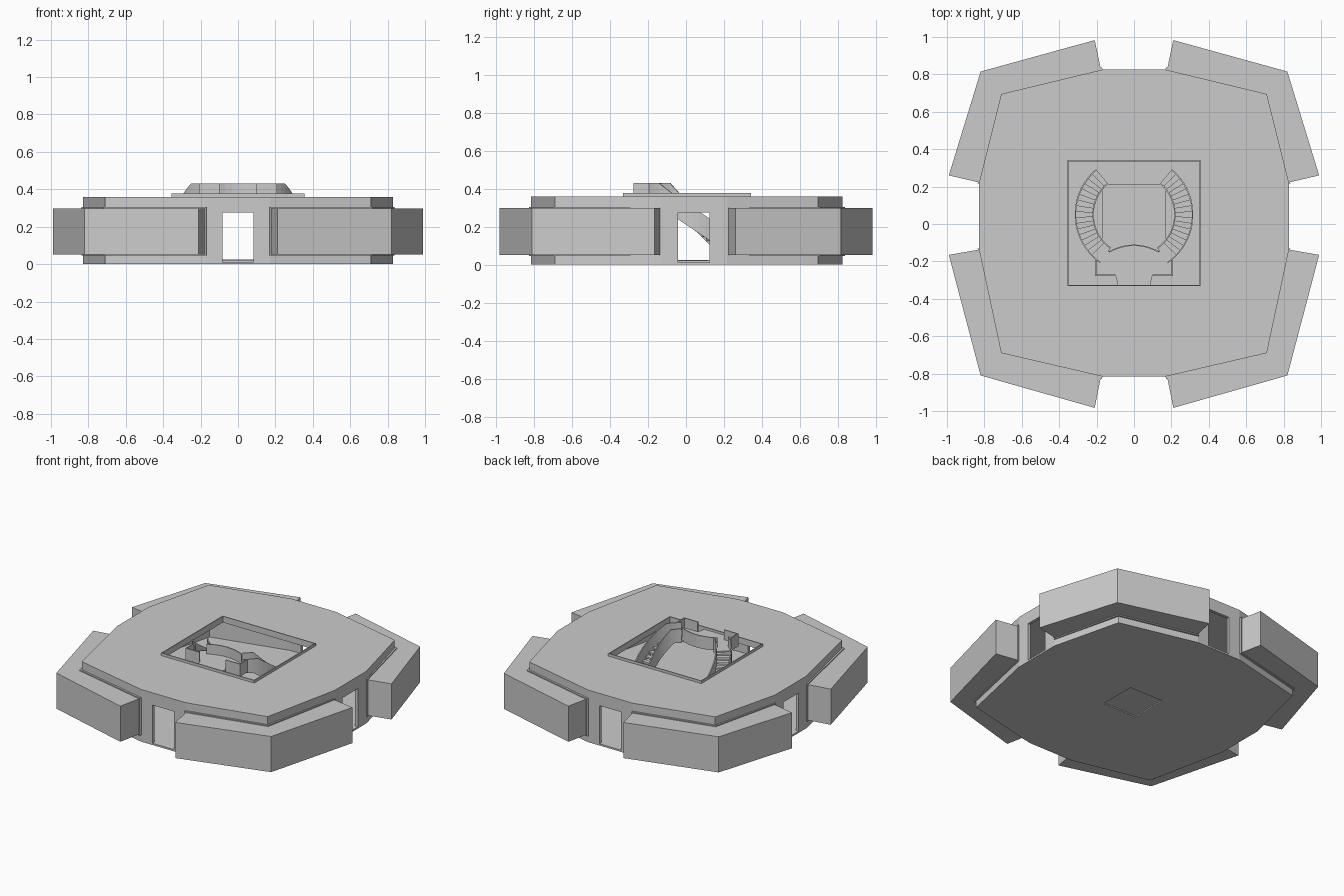
import bpy, bmesh, math

if "Cube" in bpy.data.objects:
    bpy.data.objects.remove(bpy.data.objects["Cube"])

def mesh_object(name, bm):
    bmesh.ops.recalc_face_normals(bm, faces=bm.faces)
    me = bpy.data.meshes.new(name)
    bm.to_mesh(me)
    bm.free()
    ob = bpy.data.objects.new(name, me)
    bpy.context.collection.objects.link(ob)
    return ob

def add_prism(bm, pts, z0, z1):
    # vertical extrusion of a plan outline
    lo = [bm.verts.new((x, y, z0)) for x, y in pts]
    hi = [bm.verts.new((x, y, z1)) for x, y in pts]
    bm.faces.new(lo[::-1])
    bm.faces.new(hi)
    n = len(pts)
    for i in range(n):
        j = (i + 1) % n
        bm.faces.new((lo[i], lo[j], hi[j], hi[i]))

def prism(name, pts, z0, z1):
    bm = bmesh.new()
    add_prism(bm, pts, z0, z1)
    return mesh_object(name, bm)

def rect(x0, x1, y0, y1):
    return [(x0, y0), (x1, y0), (x1, y1), (x0, y1)]

def cut(ob, cutter):
    m = ob.modifiers.new("cut", 'BOOLEAN')
    m.operation = 'DIFFERENCE'
    m.solver = 'EXACT'
    m.object = cutter
    cutter.hide_render = True
    cutter.hide_set(True)

def strip(name, sections):
    # sweep of four-cornered sections
    bm = bmesh.new()
    rings = [[bm.verts.new(p) for p in s] for s in sections]
    for a, b in zip(rings, rings[1:]):
        for i in range(4):
            j = (i + 1) % 4
            bm.faces.new((a[i], a[j], b[j], b[i]))
    bm.faces.new(rings[0])
    bm.faces.new(rings[-1][::-1])
    return mesh_object(name, bm)

# Hollow hall with roof opening and four doorways
half = [(.17, -.815), (.71, -.69), (.83, -.13), (.83, .215), (.71, .695), (.17, .825)]
outline = half + [(-x, y) for x, y in reversed(half)]
hall = prism("hall", outline, 0, .36)
cut(hall, prism("hall_cutter", [(x * .975, y * .975) for x, y in outline], .012, .335))
cut(hall, prism("roof_opening_cutter", rect(-.35, .35, -.325, .335), .3, .5))
cut(hall, prism("front_back_door_cutter", rect(-.083, .083, -1, 1), .012, .275))
cut(hall, prism("side_door_cutter", rect(-1, 1, -.043, .123), .012, .275))
cut(hall, prism("floor_panel_cutter", rect(-.13, .13, -.14, .12), -.1, .1))

# Thin curb around the roof opening
bm = bmesh.new()
for r in (rect(-.356, -.35, -.332, .341), rect(.35, .356, -.332, .341),
          rect(-.35, .35, -.332, -.325), rect(-.35, .35, .335, .341)):
    add_prism(bm, r, .355, .378)
mesh_object("roof_curb", bm)

# Corner wings with a collar where each one meets the hall
back = [(.176, .822), (.71, .695), (.828, .222), (.99, .26), (.82, .815), (.21, .983)]
front = [(.176, -.813), (.71, -.69), (.828, -.137), (.99, -.165), (.82, -.81), (.21, -.983)]
back_col = [(.166, .82), (.70, .685), (.82, .215), (.836, .217), (.72, .705), (.172, .838)]
front_col = [(.166, -.81), (.70, -.68), (.82, -.13), (.836, -.131), (.72, -.70), (.172, -.828)]
for s, side in ((1, "right"), (-1, "left")):
    for tag, wing, col in (("back", back, back_col), ("front", front, front_col)):
        prism(f"{tag}_{side}_wing", [(x * s, y) for x, y in wing], .052, .298)
        prism(f"{tag}_{side}_wing_collar", [(x * s, y) for x, y in col], .045, .305)

# Low dais on the floor
prism("dais", rect(-.17, .17, -.2, .215), .01, .022)
prism("dais_panel", rect(-.128, .128, -.138, .118), .006, .025)

# Twin curved stairs
CY = .05
A0, A1 = 50, -55

def base(a):
    return min(max(.012, .13 + (13 - a) * .00367), .335)

def polar(r, a, s):
    t = math.radians(a)
    return s * r * math.cos(t), CY + r * math.sin(t)

for s, side in ((1, "right"), (-1, "left")):
    # stringers that double as railings
    for r, tag in ((.215, "inner"), (.31, "outer")):
        sections = []
        for i in range(19):
            a = A0 + (A1 - A0) * i / 18
            b = base(a)
            t = min(b + .115, .43)
            (x0, y0), (x1, y1) = polar(r, a, s), polar(r + .007, a, s)
            sections.append([(x0, y0, b), (x1, y1, b), (x1, y1, t), (x0, y0, t)])
        strip(f"{side}_{tag}_stringer", sections)
    # treads
    bm = bmesh.new()
    n = 18
    step = (A1 - A0) / n
    for i in range(n):
        a = A0 + step * i
        z = base(a + step / 2) + .025
        add_prism(bm, [polar(.218, a, s), polar(.314, a, s),
                       polar(.314, a + step, s), polar(.218, a + step, s)], z - .012, z)
    mesh_object(f"{side}_stair_treads", bm)

# Landing with a bowed inner edge and a bridge to the roof
arc = [(.2 * k / 6, -.11 - .08 * (k / 6) ** 2) for k in range(6, -7, -1)]
landing = arc + [(-.208, -.27), (-.1, -.27), (-.09, -.31), (-.09, -.326),
                 (.09, -.326), (.09, -.31), (.1, -.27), (.208, -.27)]
prism("landing", landing, .343, .362)

# Landing railings
inner = [p for p in arc if abs(p[0]) < .14]
strip("landing_bowed_rail", [[(x, y, .343), (x, y - .007, .343), (x, y - .007, .43), (x, y, .43)]
                             for x, y in inner])
for s, side in ((1, "right"), (-1, "left")):
    bm = bmesh.new()
    add_prism(bm, [(s * x, y) for x, y in rect(.201, .208, -.27, -.195)], .343, .43)
    add_prism(bm, [(s * x, y) for x, y in rect(.1, .208, -.277, -.27)], .343, .43)
    mesh_object(f"{side}_landing_rail", bm)
